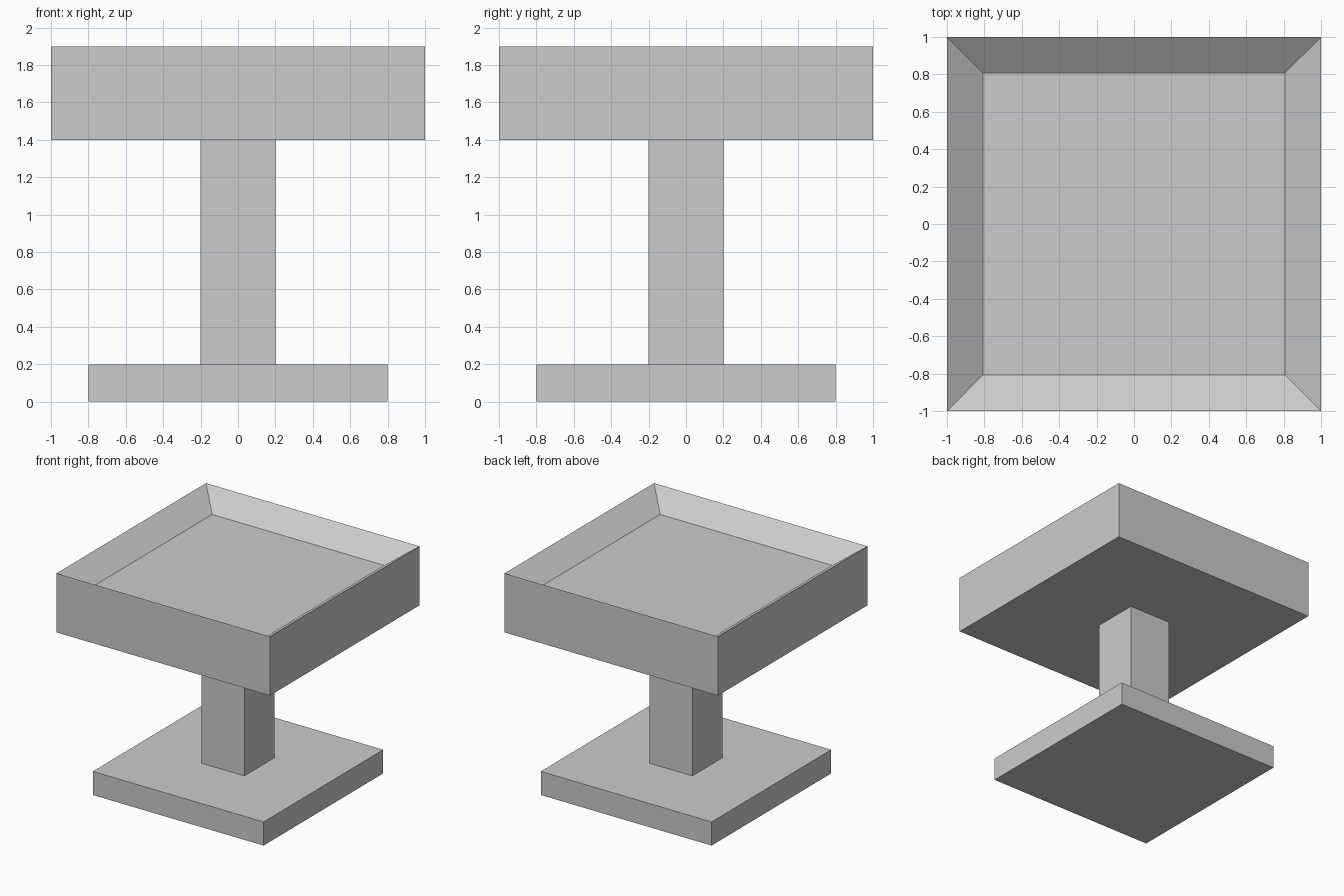
import bpy, bmesh
from mathutils import Matrix

if "Cube" in bpy.data.objects:
    bpy.data.objects.remove(bpy.data.objects["Cube"])


def box(name, width, z0, z1, rim=0.0, depth=0.0):
    """Square block; an optional sloped recess is sunk into its top."""
    bm = bmesh.new()
    bmesh.ops.create_cube(
        bm, size=1,
        matrix=Matrix.Translation((0, 0, (z0 + z1) / 2)) @ Matrix.Diagonal((width, width, z1 - z0, 1)))
    if rim:
        top = max(bm.faces, key=lambda f: f.calc_center_median().z)
        # Extrude the top, then shrink and lower it to form the tray floor
        floor = bmesh.ops.extrude_discrete_faces(bm, faces=[top])["faces"][0]
        s = (width - 2 * rim) / width
        for v in floor.verts:
            v.co.x *= s
            v.co.y *= s
            v.co.z -= depth
    bmesh.ops.recalc_face_normals(bm, faces=bm.faces)
    mesh = bpy.data.meshes.new(name)
    bm.to_mesh(mesh)
    bm.free()
    obj = bpy.data.objects.new(name, mesh)
    bpy.context.collection.objects.link(obj)
    return obj


# Foot slab, square post, and tray with sloping inner walls
box("base", 1.6, 0.0, 0.2)
box("post", 0.4, 0.2, 1.4)
box("tray", 2.0, 1.4, 1.9, rim=0.193, depth=0.14)
